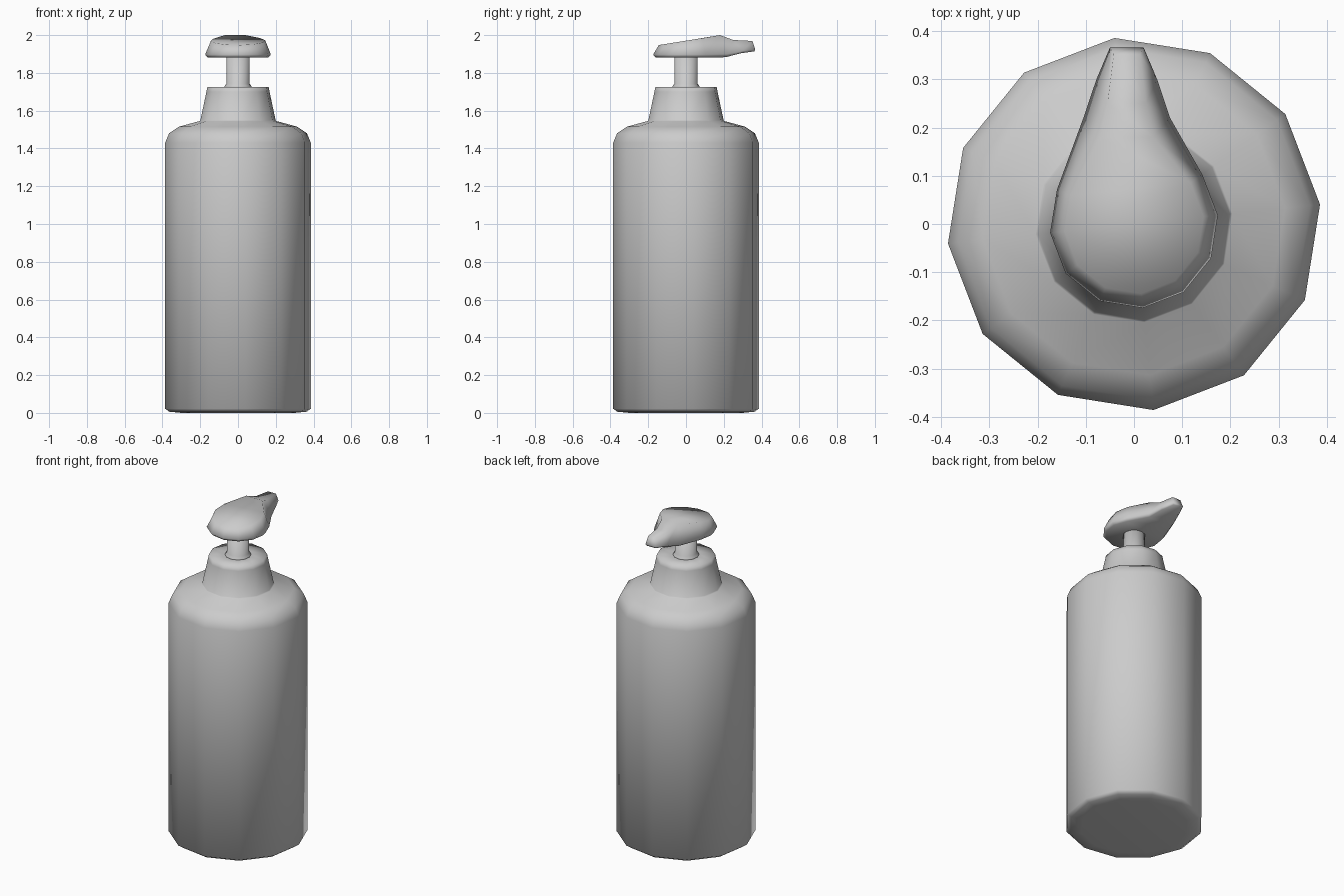
import bpy, bmesh
from math import sin, cos, radians

if "Cube" in bpy.data.objects:
    bpy.data.objects.remove(bpy.data.objects["Cube"])

SIDES, TURN = 12, 6  # low-poly sides and their rotation in degrees


def finish(name, bm):
    bmesh.ops.recalc_face_normals(bm, faces=bm.faces[:])
    mesh = bpy.data.meshes.new(name)
    bm.to_mesh(mesh)
    bm.free()
    for p in mesh.polygons:
        p.use_smooth = True
    obj = bpy.data.objects.new(name, mesh)
    bpy.context.collection.objects.link(obj)
    return obj


def bridge(bm, a, b):
    n = len(a)
    for i in range(n):
        j = (i + 1) % n
        bm.faces.new((a[i], a[j], b[j], b[i]))


def lathe(name, profile):
    bm = bmesh.new()
    rings = []
    for r, z in profile:
        angles = [radians(TURN + 360 * i / SIDES) for i in range(SIDES)]
        rings.append([bm.verts.new((r * cos(a), r * sin(a), z)) for a in angles])
    for a, b in zip(rings, rings[1:]):
        bridge(bm, a, b)
    bm.faces.new(rings[0])
    bm.faces.new(rings[-1])
    return finish(name, bm)


# Bottle body flowing into the tapered collar
lathe("bottle_and_collar", [
    (0.30, 0.0), (0.365, 0.006), (0.388, 0.022), (0.388, 1.43), (0.367, 1.48),
    (0.315, 1.515), (0.205, 1.545), (0.200, 1.55), (0.168, 1.70),
    (0.163, 1.725), (0.08, 1.725)])

# Pump stem with a small flared foot
lathe("pump_stem", [(0.075, 1.72), (0.072, 1.73), (0.062, 1.742), (0.062, 1.89)])

# Pump head: round rear part drawn out into a spout
AXIS = -0.015


def head_ring(bm, radius, z_of, spout):
    """Nine round points from the left rear to the right, then the spout there and back."""
    pts = []
    for i in range(9):
        a = radians(150 + TURN + 30 * i)
        x, y = radius * cos(a), radius * sin(a)
        pts.append((x, y, z_of(y)))
    pts += [(AXIS + w, y, z) for w, y, z in spout]
    pts += [(AXIS - w, y, z) for w, y, z in reversed(spout)]
    return [bm.verts.new(p) for p in pts]


def head_cap(bm, ring):
    bm.faces.new(ring[:9])
    right, left = ring[8:12], [ring[0]] + ring[:11:-1]
    for i in range(3):
        bm.faces.new((right[i], right[i + 1], left[i + 1], left[i]))


bm = bmesh.new()
under = head_ring(bm, 0.162, lambda y: 1.881,
                  [(0.080, 0.21, 1.883), (0.055, 0.29, 1.904), (0.030, 0.362, 1.914)])
rim = head_ring(bm, 0.175, lambda y: 1.897,
                [(0.090, 0.22, 1.900), (0.063, 0.30, 1.916), (0.035, 0.366, 1.924)])
top = head_ring(bm, 0.145, lambda y: 1.948 + 0.16 * (y + 0.14),
                [(0.055, 0.18, 2.0), (0.040, 0.25, 1.974), (0.027, 0.352, 1.969)])
bridge(bm, under, rim)
bridge(bm, rim, top)
head_cap(bm, under)
head_cap(bm, top)
finish("pump_head", bm)
